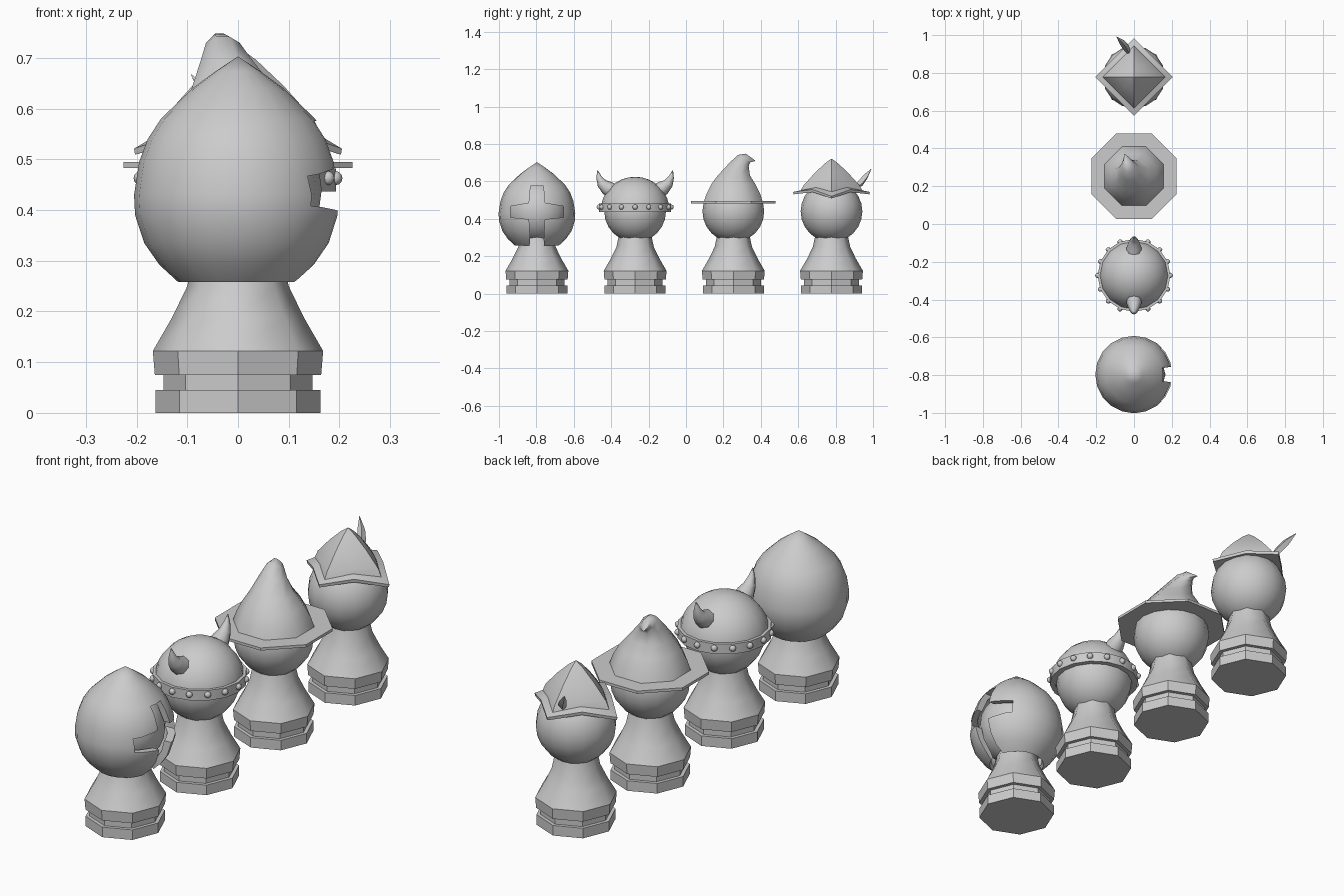
import bpy, bmesh, math
from mathutils import Vector

if "Cube" in bpy.data.objects:
    bpy.data.objects.remove(bpy.data.objects["Cube"])

ORIGINS = {"knight": -0.797, "horned": -0.272, "pointy": 0.253, "archer": 0.778}


def loft(name, rings, y, angle=35, closed=False):
    """Skin a list of point rings; cap the ends, or join last to first."""
    bm = bmesh.new()
    vs = [[bm.verts.new(p) for p in r] for r in rings]
    pairs = list(zip(vs, vs[1:]))
    if closed:
        pairs.append((vs[-1], vs[0]))
    for a, b in pairs:
        n = len(a)
        for i in range(n):
            j = (i + 1) % n
            bm.faces.new((a[i], a[j], b[j], b[i]))
    if not closed:
        bm.faces.new(vs[0][::-1])
        bm.faces.new(vs[-1])
    bmesh.ops.remove_doubles(bm, verts=bm.verts, dist=1e-5)
    bmesh.ops.recalc_face_normals(bm, faces=bm.faces)
    return finish(name, bm, y, angle)


def finish(name, bm, y, angle):
    me = bpy.data.meshes.new(name)
    bm.to_mesh(me)
    bm.free()
    ob = bpy.data.objects.new(name, me)
    bpy.context.collection.objects.link(ob)
    ob.location.y = y
    smooth(ob, angle)
    return ob


def smooth(ob, angle):
    bpy.ops.object.select_all(action='DESELECT')
    ob.select_set(True)
    bpy.context.view_layer.objects.active = ob
    bpy.ops.object.shade_smooth_by_angle(angle=math.radians(angle))


def ring(r, z, n=8, phase=0.0, cx=0.0, cy=0.0, tilt=0.0):
    pts = []
    for i in range(n):
        a = 2 * math.pi * i / n + phase
        x, y = r * math.cos(a), r * math.sin(a)
        pts.append((cx + x, cy + y, z - tilt * y))
    return pts


def lathe(name, prof, y, n=8, phase=0.0, angle=35, closed=False):
    return loft(name, [ring(r, z, n, phase) for r, z in prof], y, angle, closed)


def tube(name, path, y, n=8, angle=50):
    """Tapered tube along (point, radius) pairs."""
    rings = []
    for i, (p, r) in enumerate(path):
        d = Vector(path[min(i + 1, len(path) - 1)][0]) - Vector(path[max(i - 1, 0)][0])
        q = d.to_track_quat('Z', 'Y')
        rings.append([Vector(p) + q @ Vector(v) for v in ring(r, 0, n)])
    return loft(name, rings, y, angle)


def sphere(name, r, z, y, u=16, v=12, x=0.0):
    bm = bmesh.new()
    bmesh.ops.create_uvsphere(bm, u_segments=u, v_segments=v, radius=r)
    bmesh.ops.translate(bm, verts=bm.verts, vec=(x, 0, z))
    return finish(name, bm, y, 60)


# Shared pawn: stepped octagonal base, tapering body, round head
for kind, y in ORIGINS.items():
    lathe(kind + "_base", [(.163, 0), (.163, .045), (.147, .045), (.147, .075),
                           (.164, .075), (.168, .122)], y)
    lathe(kind + "_body", [(.168, .122), (.13, .188), (.1, .25), (.085, .32)], y, angle=50)
    sphere(kind + "_head", .165, .44, y)

# Knight: pointed helmet shell with a cross-shaped visor on +x
y = ORIGINS["knight"]
helm = lathe("knight_helmet", [
    (.118, .258), (.155, .292), (.185, .335), (.203, .39), (.205, .43), (.195, .495),
    (.178, .54), (.152, .58), (.09, .64), (.045, .673), (.0, .703),
    (.0, .66), (.08, .61), (.14, .55), (.17, .48), (.175, .42), (.158, .35), (.11, .275)],
    y, n=20, angle=40, closed=True)
half = [(.034, .576), (.042, .484), (.141, .467), (.141, .408), (.042, .398), (.036, .29), (.045, .2)]
outline = half + [(-a, b) for a, b in reversed(half)]
cutter = loft("visor_cutter", [[(x, a, b) for a, b in outline] for x in (.07, .3)], y)
cutter.hide_render = True
mod = helm.modifiers.new("visor", 'BOOLEAN')
mod.operation = 'DIFFERENCE'
mod.solver = 'EXACT'
mod.object = cutter
bpy.context.view_layer.update()
bpy.context.view_layer.objects.active = helm
bpy.ops.object.modifier_apply(modifier=mod.name)
bpy.data.objects.remove(cutter)
smooth(helm, 40)

# Horned helmet: dome, rim band, studs, two horns
y = ORIGINS["horned"]
dome = [(.185 * math.cos(t), .44 + .185 * math.sin(t))
        for t in [i * math.pi / 16 for i in range(9)]]
lathe("horned_dome", [(.165, .44)] + dome, y, n=16)
lathe("horned_band", [(.17, .437), (.193, .437), (.193, .482), (.17, .482)], y, n=16, closed=True)
for i in range(16):
    stud = sphere("band_stud", .014, .463, y, 8, 6, x=.192)
    stud.rotation_euler.z = i * math.pi / 8
for s in (-1, 1):
    tube("horn", [((0, s * .11, .545), .04), ((0, s * .15, .565), .039),
                  ((0, s * .178, .59), .027), ((0, s * .193, .622), .015),
                  ((0, s * .201, .658), .002)], y)

# Pointy hat: octagonal brim and drooping cone
y = ORIGINS["pointy"]
k, ph = 1 / math.cos(math.pi / 8), math.pi / 8
lathe("pointy_brim", [(.226 * k, .483), (.226 * k, .495)], y, phase=ph)
cone = [(.157, .492, 0, 0, 0), (.143, .535, 0, 0, 0), (.118, .585, -.002, 0, 0),
        (.086, .632, -.008, .003, 0), (.052, .69, -.022, .03, .15),
        (.033, .722, -.03, .057, .6), (.018, .727, -.037, .085, 1.2),
        (.002, .712, -.05, .116, 1.2)]
loft("pointy_cone", [ring(r * k, z, 8, ph, cx, cy, t) for r, z, cx, cy, t in cone], y, angle=60)

# Archer hat: square hat set cornerwise, with drooping brim corners
y = ORIGINS["archer"]


def diamond(r, zx, zy, zm, f=.7071):
    pts = []
    for i in range(8):
        a = i * math.pi / 4
        q, z = (r * f, zm) if i % 2 else (r, zx if i % 4 == 0 else zy)
        pts.append((q * math.cos(a), q * math.sin(a), z))
    return pts


loft("archer_hat", [
    diamond(.15, .53, .54, .55), diamond(.203, .509, .531, .543),
    diamond(.205, .521, .544, .557), diamond(.165, .545, .552, .568),
    diamond(.15, .578, .578, .585, .74), diamond(.09, .645, .645, .645, .8),
    diamond(.036, .696, .696, .692, .85), diamond(.003, .72, .72, .72, 1)], y, angle=30)
tube("hat_feather", [((-.02, .115, .555), .006), ((-.042, .157, .592), .018),
                     ((-.062, .182, .625), .016), ((-.092, .213, .667), .001)], y, n=4, angle=30)
